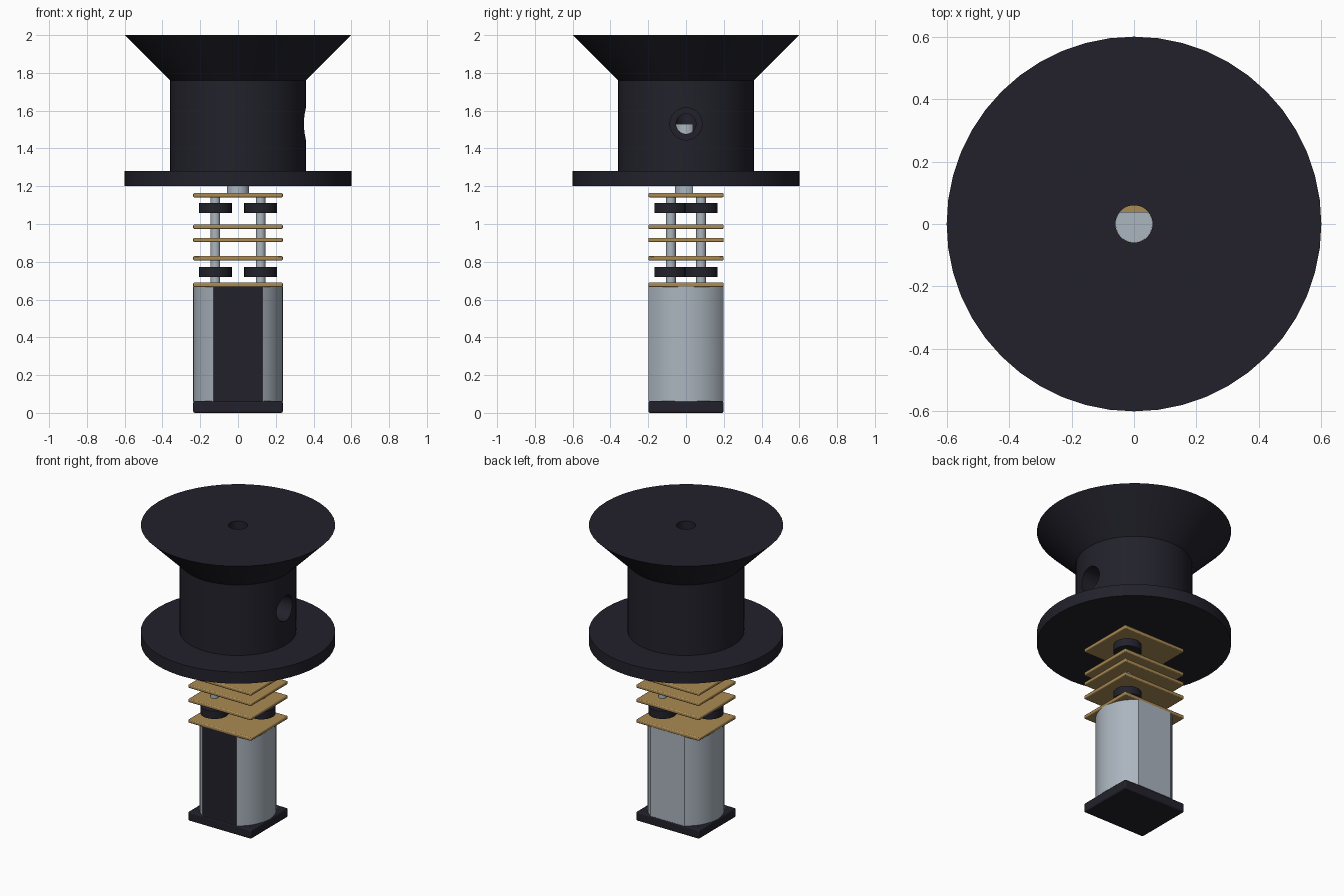
import bpy, bmesh, math

if "Cube" in bpy.data.objects:
    bpy.data.objects.remove(bpy.data.objects["Cube"])

def material(name, rgb):
    m = bpy.data.materials.new(name)
    m.diffuse_color = (*rgb, 1)
    m.use_nodes = True
    m.node_tree.nodes["Principled BSDF"].inputs["Base Color"].default_value = m.diffuse_color
    return m

DARK = material("dark plastic", (0.016, 0.0155, 0.024))
STEEL = material("steel", (0.41, 0.465, 0.52))
BRASS = material("brass", (0.40, 0.255, 0.085))

def finish(bm, name, *mats):
    """Turn a bmesh into a shaded object."""
    bmesh.ops.recalc_face_normals(bm, faces=bm.faces)
    me = bpy.data.meshes.new(name)
    bm.to_mesh(me)
    bm.free()
    ob = bpy.data.objects.new(name, me)
    bpy.context.collection.objects.link(ob)
    for m in mats:
        me.materials.append(m)
    smooth(ob)
    return ob

def smooth(ob):
    bpy.ops.object.select_all(action='DESELECT')
    ob.select_set(True)
    bpy.context.view_layer.objects.active = ob
    bpy.ops.object.shade_smooth_by_angle(angle=math.radians(30))

def prism(name, outline, z0, z1, *mats):
    """Extrude a flat outline between two heights."""
    bm = bmesh.new()
    face = bm.faces.new([bm.verts.new((x, y, z0)) for x, y in outline])
    new = bmesh.ops.extrude_face_region(bm, geom=[face])["geom"]
    for v in new:
        if isinstance(v, bmesh.types.BMVert):
            v.co.z = z1
    return finish(bm, name, *mats)

def arc(r, a0, a1, n, cx=0, cy=0):
    return [(cx + r * math.cos(a0 + (a1 - a0) * i / n),
             cy + r * math.sin(a0 + (a1 - a0) * i / n)) for i in range(n + 1)]

def disc(name, r, x, y, z0, z1, mat, n=32):
    return prism(name, arc(r, 0, math.tau, n, x, y)[:-1], z0, z1, mat)

def plate(name, z0, z1, mat, bevel):
    """Rectangular plate with softened edges."""
    ob = prism(name, [(-W, -D), (W, -D), (W, D), (-W, D)], z0, z1, mat)
    mod = ob.modifiers.new("soft edges", 'BEVEL')
    mod.width, mod.segments = bevel, 2
    return ob

W, D = 0.237, 0.199     # half width and half depth of the gear motor

# Motor end cap
plate("motor_end_cap", 0, 0.062, DARK, 0.008)

# Motor can: round sides, flat front and back, dark front face
a = math.asin(D / W)
can = prism("motor_can", arc(W, -a, a, 16) + arc(W, math.pi - a, math.pi + a, 16),
            0.06, 0.67, STEEL, DARK)
for p in can.data.polygons:
    p.material_index = 1 if p.normal.y < -0.95 else 0

# Gearbox plates
for i, z in enumerate((0.667, 0.807, 0.904, 0.974, 1.141)):
    plate(f"gearbox_plate_{i + 1}", z, z + 0.023, BRASS, 0.006)

# Gear posts and gears on opposite corners
for s, side in ((-1, "left"), (1, "right")):
    x, y = 0.12 * s, 0.08 * s
    disc(f"{side}_post", 0.026, x, y, 0.68, 1.15, STEEL, 24)
    for z, level in ((0.719, "lower"), (1.058, "upper")):
        disc(f"{side}_{level}_gear", 0.087, x, y, z, z + 0.053, DARK)

# Output shaft with one flat
f = math.asin(0.038 / 0.0595)
prism("output_shaft", arc(0.0595, math.pi - f, math.tau + f, 28), 1.15, 1.53, STEEL)

# Spool: turned profile with a central bore
bm = bmesh.new()
profile = [(0.06, 1.2), (0.6, 1.2), (0.6, 1.28), (0.36, 1.28),
           (0.36, 1.76), (0.6, 2.0), (0.06, 2.0)]
N = 48
rings = [[bm.verts.new((r * math.cos(math.tau * i / N), r * math.sin(math.tau * i / N), z))
          for i in range(N)] for r, z in profile]
for k, ring in enumerate(rings):
    nxt = rings[(k + 1) % len(rings)]
    for i in range(N):
        j = (i + 1) % N
        bm.faces.new((ring[i], ring[j], nxt[j], nxt[i]))
spool = finish(bm, "spool", DARK)

# Stepped set screw hole in the right side of the drum
for r, x0, x1 in ((0.085, 0.2, 0.5), (0.053, 0.02, 0.3)):
    cutter = disc("screw_hole_cutter", r, 0, 0, x0, x1, DARK)
    cutter.rotation_euler.y = math.pi / 2
    cutter.location.z = 1.53
    cutter.hide_render = True
    bpy.context.view_layer.update()
    bpy.context.view_layer.objects.active = spool
    mod = spool.modifiers.new("screw hole", 'BOOLEAN')
    mod.operation, mod.solver, mod.object = 'DIFFERENCE', 'EXACT', cutter
    bpy.ops.object.modifier_apply(modifier=mod.name)
    bpy.data.objects.remove(cutter)
smooth(spool)
